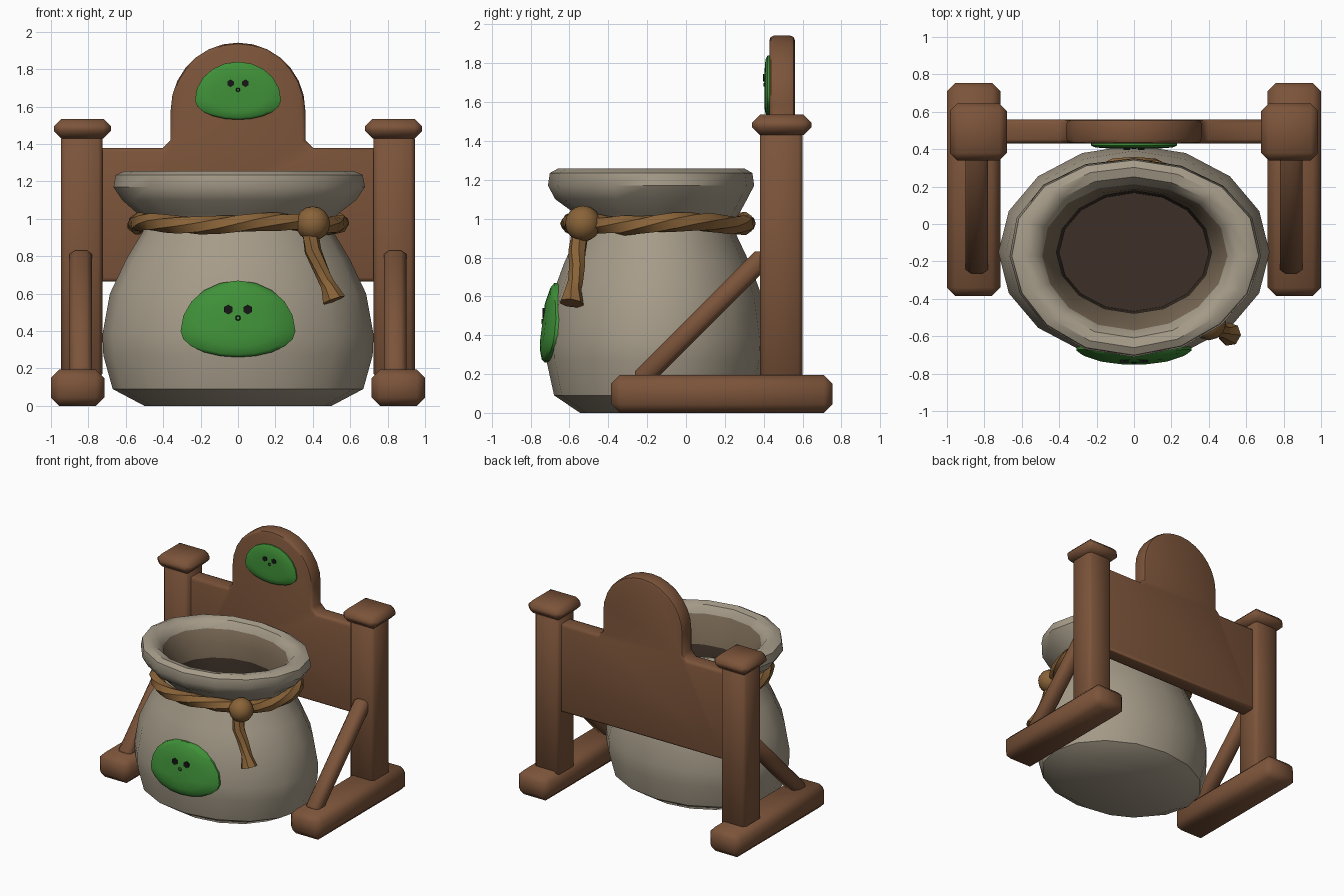
import bpy, bmesh, math
from mathutils import Vector, Matrix

if "Cube" in bpy.data.objects:
    bpy.data.objects.remove(bpy.data.objects["Cube"])

def mat(name, rgb):
    m = bpy.data.materials.new(name)
    m.diffuse_color = (*rgb, 1)
    m.use_nodes = True
    m.node_tree.nodes["Principled BSDF"].inputs["Base Color"].default_value = m.diffuse_color
    return m

WOOD = mat("wood", (0.20, 0.088, 0.042))
CLOTH = mat("cloth", (0.38, 0.33, 0.25))
LINING = mat("lining", (0.19, 0.14, 0.09))
DARK = mat("dark_inside", (0.045, 0.03, 0.02))
ROPE = mat("rope", (0.25, 0.125, 0.04))
GREEN = mat("green", (0.05, 0.28, 0.04))
BLACK = mat("black", (0.008, 0.008, 0.008))

def finish(bm, name, mats, angle=45):
    bmesh.ops.recalc_face_normals(bm, faces=bm.faces)
    me = bpy.data.meshes.new(name)
    bm.to_mesh(me)
    bm.free()
    for m in mats:
        me.materials.append(m)
    ob = bpy.data.objects.new(name, me)
    bpy.context.collection.objects.link(ob)
    bpy.ops.object.select_all(action='DESELECT')
    ob.select_set(True)
    bpy.context.view_layer.objects.active = ob
    bpy.ops.object.shade_smooth_by_angle(angle=math.radians(angle))
    return ob

def box(name, lo, hi, bevel, tilt=0):
    lo, hi = Vector(lo), Vector(hi)
    bm = bmesh.new()
    bmesh.ops.create_cube(bm, size=1)
    bmesh.ops.scale(bm, vec=hi - lo, verts=bm.verts)
    bmesh.ops.bevel(bm, geom=bm.edges[:], offset=bevel, segments=1, affect='EDGES')
    bm.transform(Matrix.Translation((lo + hi) / 2) @ Matrix.Rotation(tilt, 4, 'X'))
    return finish(bm, name, [WOOD], 50)

def skin(bm, rings, closed=False, slot=lambda i: 0):
    """Bridge rings of points; cap both ends unless closed."""
    vs = [[bm.verts.new(p) for p in r] for r in rings]
    n = len(vs[0])
    for i in range(len(vs) if closed else len(vs) - 1):
        a, b = vs[i], vs[(i + 1) % len(vs)]
        for k in range(n):
            bm.faces.new((a[k], a[(k + 1) % n], b[(k + 1) % n], b[k])).material_index = slot(i)
    if not closed:
        bm.faces.new(vs[0])
        bm.faces.new(vs[-1]).material_index = slot(len(vs))

def tube(name, path, radii, ref, sides=6, twist=0.0, closed=False):
    path, rings = [Vector(p) for p in path], []
    n = len(path)
    for i, p in enumerate(path):
        a = path[(i - 1) % n] if closed else path[max(i - 1, 0)]
        b = path[(i + 1) % n] if closed else path[min(i + 1, n - 1)]
        u = (b - a).cross(Vector(ref)).normalized()
        v = u.cross(b - a).normalized()
        ang = [math.tau * k / sides + twist * i / n for k in range(sides)]
        rings.append([p + radii[i] * (math.cos(t) * u + math.sin(t) * v) for t in ang])
    bm = bmesh.new()
    skin(bm, rings, closed)
    return finish(bm, name, [ROPE], 40)

# Side stands: foot, post, cap and diagonal brace
for s, side in ((-1, "left"), (1, "right")):
    def part(name, x0, x1, y0, y1, z0, z1, bevel, tilt=0):
        xs = sorted((s * x0, s * x1))
        box(f"{side}_{name}", (xs[0], y0, z0), (xs[1], y1, z1), bevel, tilt)
    part("foot", 0.715, 1.0, -0.385, 0.755, 0, 0.195, 0.045)
    part("post", 0.725, 0.945, 0.38, 0.60, 0.15, 1.45, 0.022)
    part("post_cap", 0.68, 0.985, 0.34, 0.645, 1.43, 1.535, 0.04)
    part("brace", 0.78, 0.90, 0.03, 0.135, 0.02, 0.95, 0.028, -math.radians(45))

# Back board with arched top
outline = [(-0.74, 1.38), (-0.74, 0.665), (0.74, 0.665), (0.74, 1.38), (0.40, 1.38), (0.36, 1.42)]
outline += [(0.36 * math.cos(math.pi * i / 14), 1.582 + 0.36 * math.sin(math.pi * i / 14)) for i in range(15)]
outline += [(-0.36, 1.42), (-0.40, 1.38)]
bm = bmesh.new()
front = bm.faces.new([bm.verts.new((x, 0.43, z)) for x, z in outline])
ret = bmesh.ops.extrude_face_region(bm, geom=[front])
bmesh.ops.translate(bm, vec=(0, 0.13, 0), verts=[g for g in ret['geom'] if isinstance(g, bmesh.types.BMVert)])
bmesh.ops.recalc_face_normals(bm, faces=bm.faces)
rim = [e for e in bm.edges if abs(e.verts[0].co.y - e.verts[1].co.y) < 1e-4]
bmesh.ops.bevel(bm, geom=rim, offset=0.022, segments=2, profile=0.5, affect='EDGES')
finish(bm, "back_board", [WOOD])

# Sack: elliptical lathe, outside up to the rim and down the inside
CY, RATIO = -0.15, 0.79
OUTER = [(0.50, 0), (0.67, 0.09), (0.72, 0.27), (0.725, 0.38), (0.685, 0.60), (0.60, 0.78),
         (0.51, 0.93), (0.49, 0.975), (0.54, 1.03), (0.625, 1.10), (0.672, 1.17), (0.66, 1.235)]
INNER = [(0.61, 1.257), (0.545, 1.245), (0.495, 1.19), (0.46, 1.09), (0.415, 0.98), (0.41, 0.80), (0.40, 0.60)]

def ring(r, z):
    wob = 0.018 if z > 1.05 else 0.0
    cy = CY - (0.022 if z > 1.05 else 0)
    pts = []
    for k in range(16):
        t = math.tau * k / 16
        q = r * (1 + wob * math.sin(3 * t + 0.6))
        pts.append((q * math.cos(t), cy + RATIO * q * math.sin(t), z))
    return pts

bm = bmesh.new()
n_out = len(OUTER)
skin(bm, [ring(r, z) for r, z in OUTER + INNER],
     slot=lambda i: 0 if i < n_out + 2 else 1 if i < n_out + 4 else 2)
finish(bm, "sack", [CLOTH, LINING, DARK], 40)

# Rope around the neck, knot and hanging tail
N = 32
loop = []
for i in range(N):
    t = math.tau * i / N
    w = 0.008 * math.sin(5 * t)
    loop.append(((0.545 + w) * math.cos(t), CY + (0.455 + w) * math.sin(t), 0.975 + 0.01 * math.sin(4 * t)))
tube("neck_rope", loop, [0.05 + 0.004 * math.sin(3 * i) for i in range(N)], (0, 0, 1), 6, math.tau * 2, True)

bm = bmesh.new()
bmesh.ops.create_uvsphere(bm, u_segments=12, v_segments=8, radius=0.092,
                          matrix=Matrix.Translation((0.40, -0.53, 0.975)))
finish(bm, "rope_knot", [ROPE])
tube("rope_tail",
     [(0.385, -0.545, 0.93), (0.40, -0.56, 0.83), (0.435, -0.56, 0.75), (0.47, -0.57, 0.67),
      (0.485, -0.58, 0.64), (0.512, -0.59, 0.565)],
     [0.045, 0.046, 0.042, 0.04, 0.042, 0.064], (0, 1, 0), 7, 1.0)

# Green face patches
def sack_y(x, z):
    for (r0, z0), (r1, z1) in zip(OUTER, OUTER[1:]):
        if z0 <= z <= z1:
            r = r0 + (r1 - r0) * (z - z0) / (z1 - z0)
            return CY - RATIO * math.sqrt(max(r * r - x * x, 0))

def patch(prefix, surf, w, zc, up, down, thick, eye_x, eye_z, eye_r, mouth_z):
    def dome(f, off):
        pts = []
        for k in range(20):
            t = math.tau * k / 20
            c, s = math.cos(t), math.sin(t)
            x, z = w * f * c, zc + f * (up if s > 0 else down) * s
            pts.append((x, surf(x, z) - off, z))
        return pts
    bm = bmesh.new()
    skin(bm, [dome(1, -0.02), dome(1, thick * 0.4), dome(0.9, thick * 0.8), dome(0.6, thick), dome(0.25, thick)])
    finish(bm, prefix + "_patch", [GREEN], 50)
    # eyes are hexagon studs, mouth is a small ring
    for s, side in ((-1, "left"), (1, "right")):
        bm = bmesh.new()
        y = surf(eye_x, eye_z) - thick
        bmesh.ops.create_cone(bm, cap_ends=True, segments=6, radius1=eye_r, radius2=eye_r, depth=0.016,
                              matrix=Matrix.Translation((s * eye_x, y, eye_z)) @ Matrix.Rotation(math.pi / 2, 4, 'X'))
        finish(bm, f"{prefix}_{side}_eye", [BLACK])
    y, r = surf(0, mouth_z) - thick - 0.002, eye_r * 0.45
    circle = [(r * math.cos(math.tau * k / 10), y, mouth_z + r * math.sin(math.tau * k / 10)) for k in range(10)]
    ob = tube(prefix + "_mouth", circle, [r * 0.25] * 10, (0, 1, 0), 4, 0, True)
    ob.data.materials[0] = BLACK

patch("sack", sack_y, 0.307, 0.40, 0.27, 0.14, 0.03, 0.052, 0.515, 0.026, 0.47)
patch("board", lambda x, z: 0.43, 0.23, 1.635, 0.205, 0.105, 0.026, 0.04, 1.725, 0.02, 1.69)
